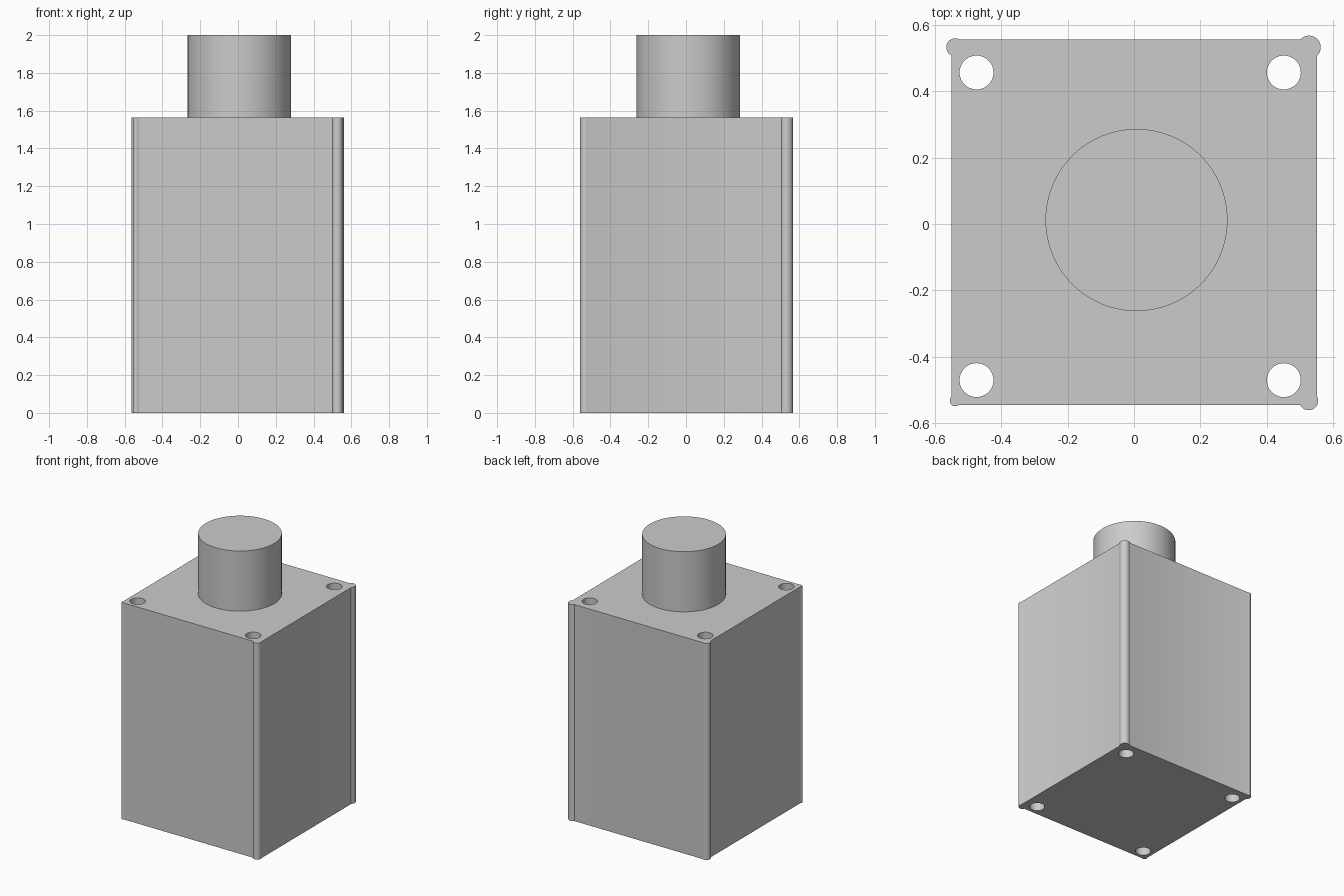
import bpy, bmesh
from math import sin, cos, atan2, sqrt, pi, tau, radians

BODY_H, TOP_Z = 1.565, 2.0
X0, X1, Y0, Y1 = -0.55, 0.551, -0.545, 0.556
# Corner beads, counter-clockwise: sign x, sign y, centre x, centre y, radius
BEADS = [(1, 1, 0.527, 0.532, 0.035), (-1, 1, -0.538, 0.532, 0.027),
         (-1, -1, -0.538, -0.532, 0.0165), (1, -1, 0.526, -0.532, 0.0285)]

if "Cube" in bpy.data.objects:
    bpy.data.objects.remove(bpy.data.objects["Cube"], do_unlink=True)

grey = bpy.data.materials.new("light_grey")
grey.use_nodes = True
colour = (0.6, 0.6, 0.6, 1)
grey.diffuse_color = colour
grey.node_tree.nodes["Principled BSDF"].inputs["Base Color"].default_value = colour


def arc(cx, cy, r, start, span, steps):
    return [(cx + r * cos(start + span * i / steps),
             cy + r * sin(start + span * i / steps)) for i in range(steps + 1)]


def circle(cx, cy, r, steps=48):
    return arc(cx, cy, r, 0, tau, steps)[:-1]


def bead_arc(sx, sy, cx, cy, r):
    """Part of a corner bead that stands outside the rectangular body."""
    dx = (X1 if sx > 0 else X0) - cx
    dy = (Y1 if sy > 0 else Y0) - cy
    on_side = atan2(-sy * sqrt(r * r - dx * dx), dx)
    on_end = atan2(dy, -sx * sqrt(r * r - dy * dy))
    a, b = (on_side, on_end) if sx * sy > 0 else (on_end, on_side)
    return arc(cx, cy, r, a, (b - a) % tau, 24)


def extrude(name, loops, z0, z1):
    """Solid from closed outlines; inner loops become through holes."""
    curve = bpy.data.curves.new(name, 'CURVE')
    curve.dimensions, curve.fill_mode = '2D', 'BOTH'
    curve.extrude = (z1 - z0) / 2
    for loop in loops:
        spline = curve.splines.new('POLY')
        spline.points.add(len(loop) - 1)
        for point, (x, y) in zip(spline.points, loop):
            point.co = (x, y, 0, 1)
        spline.use_cyclic_u = True
    obj = bpy.data.objects.new(name, curve)
    bpy.context.collection.objects.link(obj)
    bpy.ops.object.select_all(action='DESELECT')
    obj.select_set(True)
    bpy.context.view_layer.objects.active = obj
    bpy.ops.object.convert(target='MESH')
    obj = bpy.context.object
    obj.name = name
    bm = bmesh.new()
    bm.from_mesh(obj.data)
    bmesh.ops.remove_doubles(bm, verts=bm.verts, dist=0.00002)
    bmesh.ops.translate(bm, verts=bm.verts, vec=(0, 0, (z0 + z1) / 2))
    bmesh.ops.recalc_face_normals(bm, faces=bm.faces)
    bm.to_mesh(obj.data)
    bm.free()
    obj.data.materials.clear()
    obj.data.materials.append(grey)
    bpy.ops.object.shade_smooth_by_angle(angle=radians(30))
    return obj


# Block with beaded corners and four through holes
outline = [p for bead in BEADS for p in bead_arc(*bead)]
holes = [circle(x, y, 0.051) for x in (-0.474, 0.451) for y in (-0.47, 0.456)]
extrude("body_block", [outline] + holes, 0, BODY_H)

# Round boss on top
extrude("top_cylinder", [circle(0.0075, 0.012, 0.274, 96)], BODY_H, TOP_Z)
